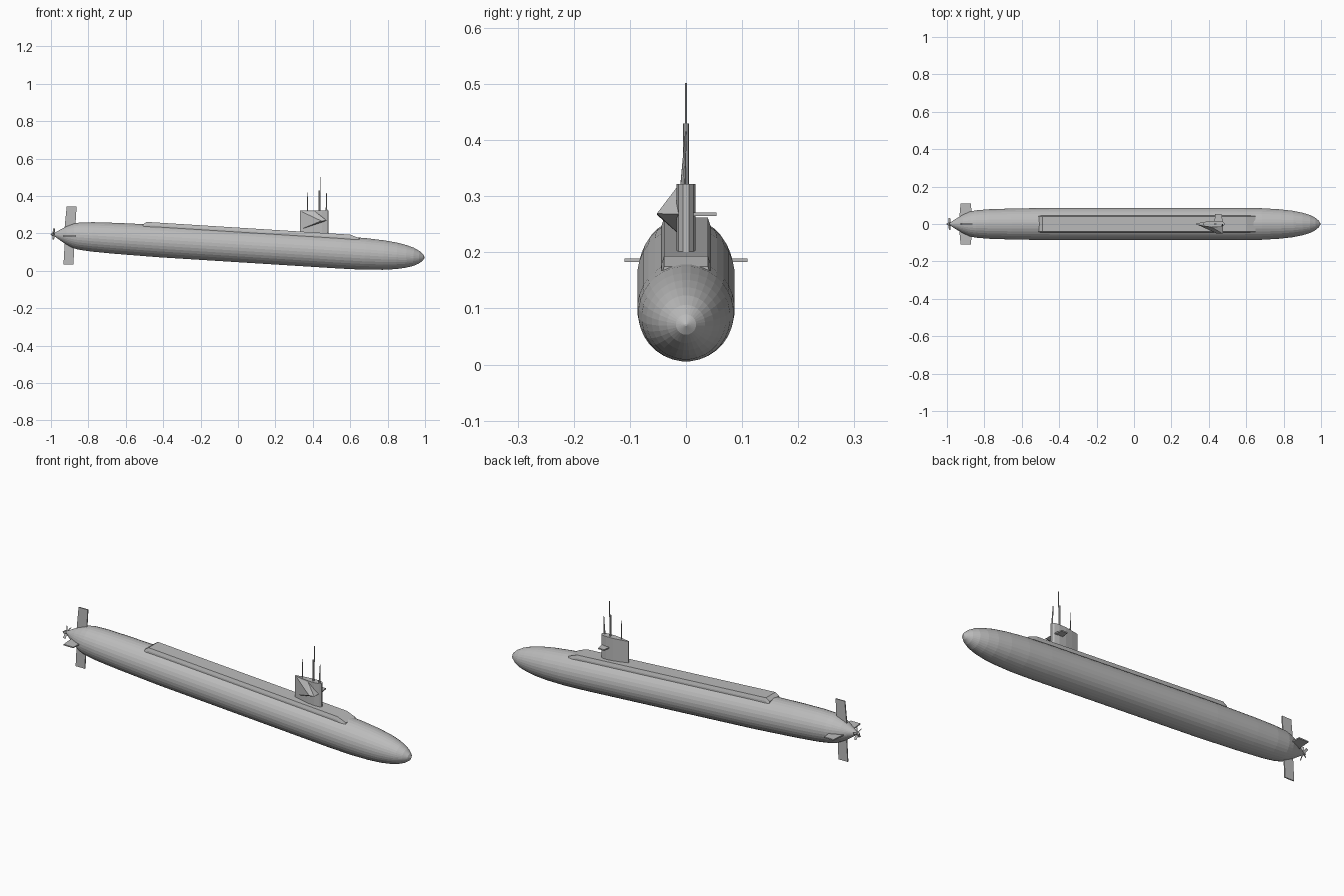
import bpy, bmesh, math
from mathutils import Matrix, Vector

if "Cube" in bpy.data.objects:
    bpy.data.objects.remove(bpy.data.objects["Cube"], do_unlink=True)

# One grey paint for the whole boat
grey = bpy.data.materials.new("hull grey")
grey.use_nodes = True
grey.diffuse_color = (0.5, 0.5, 0.5, 1)
grey.node_tree.nodes["Principled BSDF"].inputs["Base Color"].default_value = (0.5, 0.5, 0.5, 1)

# The boat trims bow down: its own axis frame
TRIM = Matrix.Translation((0, 0, 0.133)) @ Matrix.Rotation(math.atan(0.0625), 4, 'Y')


def make(name, bm, matrix=None):
    if matrix:
        bm.transform(matrix)
    bmesh.ops.recalc_face_normals(bm, faces=bm.faces)
    mesh = bpy.data.meshes.new(name)
    bm.to_mesh(mesh)
    bm.free()
    mesh.materials.append(grey)
    obj = bpy.data.objects.new(name, mesh)
    bpy.context.collection.objects.link(obj)
    return obj


def loft(name, rings, matrix=None):
    """Skin a list of rings with equal point counts and cap both ends."""
    bm = bmesh.new()
    loops = [[bm.verts.new(p) for p in ring] for ring in rings]
    n = len(loops[0])
    for a, b in zip(loops, loops[1:]):
        for i in range(n):
            j = (i + 1) % n
            bm.faces.new((a[i], a[j], b[j], b[i]))
    bm.faces.new(loops[0])
    bm.faces.new(loops[-1])
    return make(name, bm, matrix)


def lathe(name, profile, sides, matrix=None):
    """Turn (x, radius) pairs around the x axis."""
    turn = [math.tau * (i + 0.5) / sides for i in range(sides)]
    return loft(name, [[(x, r * math.cos(t), r * math.sin(t)) for t in turn]
                       for x, r in profile], matrix)


def side_plate(name, outline, half):
    """Outline in x, z with thickness across y."""
    return loft(name, [[(x, y, z) for x, z in outline] for y in (-half, half)])


def flat_plate(name, outline, z, half):
    """Outline in x, y with thickness along z."""
    return loft(name, [[(x, y, h) for x, y in outline] for h in (z - half, z + half)])


def mast(name, x, bottom, top, r1, r2, lean=0.0):
    ring = [math.tau * i / 8 for i in range(8)]
    return loft(name, [[(x + r * math.cos(t), y + r * math.sin(t), z) for t in ring]
                       for z, r, y in ((bottom, r1, lean), (top, r2, 0))])


# Hull with tapered stern and rounded bow
lathe("hull", [(-0.985, 0.008), (-0.96, 0.024), (-0.92, 0.048), (-0.88, 0.066),
               (-0.85, 0.073), (-0.78, 0.079), (-0.66, 0.083), (-0.42, 0.087),
               (0.55, 0.087), (0.68, 0.085), (0.78, 0.079), (0.85, 0.071),
               (0.9, 0.061), (0.94, 0.049), (0.97, 0.034), (0.99, 0.018),
               (0.999, 0.002)], 32, TRIM)

# Raised deck with sloped ends
loft("raised_deck", [[(x, -0.046, 0.05), (x, -0.044, h - 0.015), (x, -0.039, h),
                      (x, 0.039, h), (x, 0.044, h - 0.015), (x, 0.046, 0.05)]
                     for x, h in ((-0.515, 0.083), (-0.495, 0.098),
                                  (0.595, 0.098), (0.645, 0.082))], TRIM)

# Sail: teardrop plan, blunt towards the bow
half_plan = [(0.331, 0.002), (0.37, 0.01), (0.41, 0.016), (0.45, 0.017),
             (0.475, 0.013), (0.484, 0.005)]
plan = half_plan + [(x, -y) for x, y in reversed(half_plan)]
loft("sail", [[(x, y, z) for x, y in plan] for z in (0.185, 0.322)])

# Left sail plane, and the faceted fairing on the right
flat_plate("left_sail_plane", [(0.43, 0.01), (0.475, 0.01), (0.468, 0.054), (0.434, 0.054)],
           0.268, 0.003)
bm = bmesh.new()
for p in ((0.475, -0.052, 0.269), (0.445, -0.052, 0.267), (0.333, -0.001, 0.32),
          (0.335, -0.001, 0.222), (0.41, -0.014, 0.319), (0.475, -0.01, 0.268)):
    bm.verts.new(p)
bmesh.ops.convex_hull(bm, input=bm.verts)
make("right_sail_fairing", bm)

# Masts
mast("main_mast", 0.435, 0.3, 0.43, 0.0055, 0.0055)
mast("main_antenna", 0.44, 0.42, 0.502, 0.002, 0.002)
mast("rear_antenna", 0.372, 0.3, 0.418, 0.003, 0.0015)
mast("front_antenna", 0.473, 0.3, 0.415, 0.005, 0.0015, -0.007)

# Rudders and stern planes
side_plate("upper_rudder", [(-0.93, 0.2), (-0.872, 0.2), (-0.863, 0.344), (-0.916, 0.344)], 0.003)
side_plate("lower_rudder", [(-0.925, 0.18), (-0.873, 0.18), (-0.88, 0.033), (-0.933, 0.033)], 0.003)
for name, s in (("left", 1), ("right", -1)):
    flat_plate(name + "_stern_plane", [(-0.935, s * 0.02), (-0.865, s * 0.02),
                                       (-0.872, s * 0.11), (-0.927, s * 0.11)], 0.186, 0.003)

# Propeller
lathe("propeller_hub", [(-1.003, 0.003), (-0.995, 0.008), (-0.975, 0.009)], 10, TRIM)
BLADES = 5
for i in range(BLADES):
    spin = Matrix.Rotation(math.tau * i / BLADES, 4, 'X')
    pitch = Matrix.Rotation(math.radians(50), 4, 'Z')
    place = TRIM @ Matrix.Translation((-0.988, 0, 0)) @ spin @ pitch
    loft("propeller_blade", [[(x, -w, z), (x, w, z), (x, w * 0.8, 0.032), (x, -w * 0.8, 0.032)]
                             for x, w, z in ((-0.0008, 0.007, 0.004), (0.0008, 0.007, 0.004))], place)
